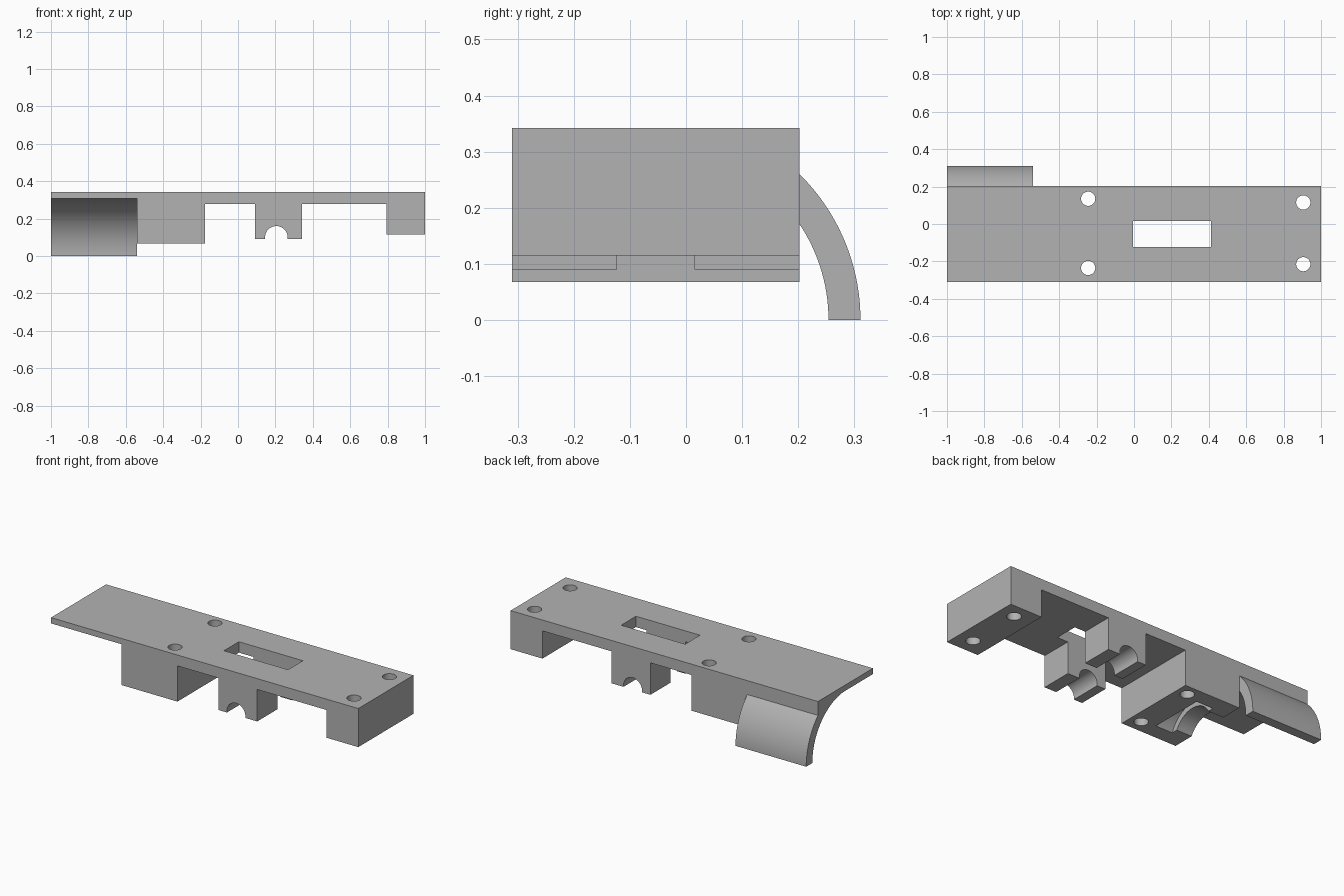
import bpy, bmesh
from math import sin, cos, pi, radians, sqrt
from mathutils import Vector

cube = bpy.data.objects.get("Cube")
if cube:
    bpy.data.objects.remove(cube, do_unlink=True)

grey = bpy.data.materials.new("mid_grey")
grey.use_nodes = True
grey.diffuse_color = (0.45, 0.45, 0.45, 1)
grey.node_tree.nodes["Principled BSDF"].inputs["Base Color"].default_value = (0.45, 0.45, 0.45, 1)

FRONT, BACK, TOP = -0.31, 0.202, 0.342
AXIS = (FRONT + BACK) / 2        # shared centre line of the round features
STEP = -0.54                     # where the arched cover meets the solid body


def arc(cx, cz, r, a0, a1, n=32):
    return [(cx + r * cos(a0 + (a1 - a0) * i / n), cz + r * sin(a0 + (a1 - a0) * i / n))
            for i in range(n + 1)]


def prism(name, profile, axis, lo, hi):
    """Extrude a 2D profile from lo to hi along the chosen axis."""
    place = {"X": lambda a, b: (lo, a, b), "Y": lambda a, b: (a, lo, b),
             "Z": lambda a, b: (a, b, lo)}[axis]
    bm = bmesh.new()
    face = bm.faces.new([bm.verts.new(place(a, b)) for a, b in profile])
    new = bmesh.ops.extrude_face_region(bm, geom=[face])["geom"]
    shift = Vector([hi - lo if k == axis else 0 for k in "XYZ"])
    bmesh.ops.translate(bm, vec=shift, verts=[v for v in new if isinstance(v, bmesh.types.BMVert)])
    bmesh.ops.recalc_face_normals(bm, faces=bm.faces)
    mesh = bpy.data.meshes.new(name)
    bm.to_mesh(mesh)
    bm.free()
    mesh.materials.append(grey)
    obj = bpy.data.objects.new(name, mesh)
    bpy.context.collection.objects.link(obj)
    return obj


def activate(obj):
    bpy.ops.object.select_all(action="DESELECT")
    obj.select_set(True)
    bpy.context.view_layer.objects.active = obj


def cut(obj, cutter):
    cutter.hide_render = True
    mod = obj.modifiers.new("cut", "BOOLEAN")
    mod.operation, mod.solver, mod.object = "DIFFERENCE", "EXACT", cutter
    activate(obj)
    bpy.ops.object.modifier_apply(modifier=mod.name)
    bpy.data.objects.remove(cutter, do_unlink=True)


# Solid body: deck, end foot, notched middle saddle and wide block in one profile
DECK = 0.278
profile = [(STEP, TOP), (1, TOP), (1, 0.115), (0.793, 0.115), (0.793, DECK),
           (0.342, DECK), (0.342, 0.09), (0.265, 0.09)]
profile += arc(0.205, 0.1, 0.06, 0, pi)
profile += [(0.145, 0.09), (0.09, 0.09), (0.09, DECK), (-0.177, DECK),
            (-0.177, 0.068), (STEP, 0.068)]
body = prism("mounting_body", profile, "Y", FRONT, BACK)

# Slot that passes through the deck and splits the saddle
slot = [(-0.005, -0.123), (0.412, -0.123), (0.412, 0.015), (-0.005, 0.015)]
cut(body, prism("slot_cutter", slot, "Z", -0.1, 0.5))

# Vertical screw holes
for x, y in [(0.905, 0.115), (0.905, -0.215), (-0.245, 0.135), (-0.245, -0.235)]:
    hole = arc(x, y, 0.038, 0, 2 * pi)[:-1]
    cut(body, prism("hole_cutter", hole, "Z", -0.1, 0.5))

# Stepped round seat under the wide block
for r, lo, hi in [(0.144, -0.7, -0.40), (0.177, -0.44, -0.33)]:
    cut(body, prism("seat_cutter", arc(AXIS, 0, r, 0, 2 * pi, 64)[:-1], "X", lo, hi))

# Arched cover: thin flat front half flowing into a quarter-tube at the back
R_IN, R_OUT = 0.308, 0.365
meet = sqrt(R_OUT ** 2 - (BACK - AXIS) ** 2)
start = math_angle = Vector((1, 0)).angle(Vector((BACK - AXIS, meet)))
cover = [(FRONT, TOP), (FRONT, R_IN)]
cover += arc(AXIS, 0, R_IN, pi / 2, 0, 40)
cover += arc(AXIS, 0, R_OUT, 0, start, 24)
cover += [(BACK, TOP)]
arched_cover = prism("arched_cover", cover, "X", -1, STEP)

for obj in (body, arched_cover):
    activate(obj)
    bpy.ops.object.shade_smooth_by_angle(angle=radians(30))
